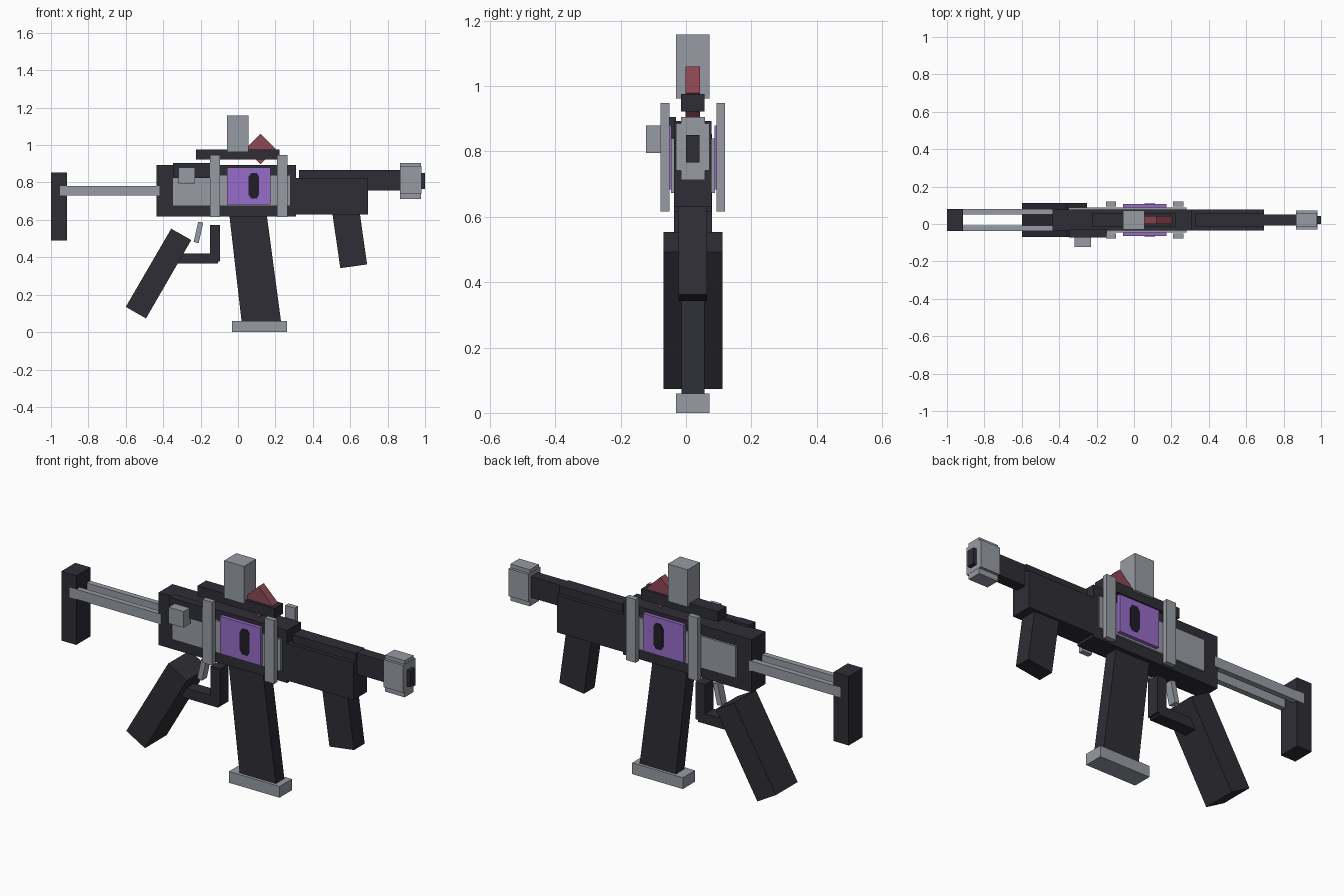
import bpy

cube = bpy.data.objects.get("Cube")
if cube:
    bpy.data.objects.remove(cube, do_unlink=True)


def material(name, rgb):
    mat = bpy.data.materials.new(name)
    mat.use_nodes = True
    mat.diffuse_color = (*rgb, 1)
    mat.node_tree.nodes["Principled BSDF"].inputs["Base Color"].default_value = (*rgb, 1)
    return mat


DARK = material("charcoal", (0.027, 0.027, 0.036))
GREY = material("steel_grey", (0.31, 0.33, 0.37))
RED = material("dull_red", (0.27, 0.065, 0.09))
PURPLE = material("purple", (0.31, 0.15, 0.58))
BLACK = material("near_black", (0.014, 0.013, 0.022))

MID = 0.021  # side-to-side middle of the body


def prism(name, mat, outline, y0, y1):
    """Extrude a side outline of (x, z) points from y0 to y1."""
    n = len(outline)
    verts = [(x, y, z) for y in (y0, y1) for x, z in outline]
    faces = [list(range(n)), list(range(2 * n - 1, n - 1, -1))]
    faces += [(i, i + n, (i + 1) % n + n, (i + 1) % n) for i in range(n)]
    mesh = bpy.data.meshes.new(name)
    mesh.from_pydata(verts, [], faces)
    mesh.materials.append(mat)
    obj = bpy.data.objects.new(name, mesh)
    bpy.context.collection.objects.link(obj)
    return obj


def box(name, mat, x0, x1, z0, z1, y0, y1):
    return prism(name, mat, [(x0, z0), (x1, z0), (x1, z1), (x0, z1)], y0, y1)


def centred(name, mat, x0, x1, z0, z1, half):
    return box(name, mat, x0, x1, z0, z1, MID - half, MID + half)


def both_sides(name, mat, outline, near, far):
    """Same plate on the right (-y) and left (+y) sides of the body."""
    prism("right_" + name, mat, outline, MID - far, MID - near)
    prism("left_" + name, mat, outline, MID + near, MID + far)


def rect(x0, x1, z0, z1):
    return [(x0, z0), (x1, z0), (x1, z1), (x0, z1)]


# Shoulder stock
centred("stock_butt", DARK, -1.0, -0.913, 0.49, 0.853, 0.058)
both_sides("stock_rail", GREY, rect(-0.953, -0.42, 0.73, 0.782), 0.029, 0.0585)

# Receiver and its side plates
centred("receiver", DARK, -0.435, 0.31, 0.617, 0.893, 0.057)
both_sides("side_plate", GREY, rect(-0.35, 0.28, 0.673, 0.84), 0.05, 0.067)
both_sides("purple_panel", PURPLE, rect(-0.06, 0.175, 0.683, 0.88), 0.066, 0.086)
slot = [(0.07, 0.715), (0.1, 0.715), (0.113, 0.735), (0.113, 0.83),
        (0.1, 0.85), (0.07, 0.85), (0.057, 0.83), (0.057, 0.735)]
both_sides("panel_slot", BLACK, slot, 0.083, 0.0885)
for place, x in (("rear", -0.123), ("front", 0.237)):
    both_sides(place + "_clamp", GREY, rect(x - 0.028, x + 0.028, 0.616, 0.948), 0.072, 0.099)
box("bolt_cover", DARK, -0.348, -0.145, 0.825, 0.905, -0.073, -0.03)
box("bolt_knob", GREY, -0.317, -0.23, 0.795, 0.88, -0.122, -0.065)

# Sight on its rail
centred("sight_rail", DARK, -0.225, 0.222, 0.922, 0.976, 0.036)
centred("sight_block", GREY, -0.06, 0.055, 0.962, 1.158, 0.051)
prism("red_diamond", RED, [(0.12, 0.897), (0.202, 0.979), (0.12, 1.06), (0.038, 0.979)],
      MID - 0.022, MID + 0.022)

# Handguard, barrel and muzzle
centred("handguard", DARK, 0.305, 0.695, 0.63, 0.825, 0.057)
centred("handguard_top", DARK, 0.327, 0.695, 0.8, 0.868, 0.037)
centred("barrel", DARK, 0.6, 0.89, 0.756, 0.867, 0.029)
centred("barrel_tip", DARK, 0.85, 1.0, 0.766, 0.85, 0.021)
centred("muzzle_wide", GREY, 0.865, 0.98, 0.742, 0.886, 0.051)
centred("muzzle_tall", GREY, 0.866, 0.979, 0.713, 0.905, 0.037)

# Foregrip and magazine
prism("foregrip", DARK, [(0.547, 0.342), (0.69, 0.362), (0.648, 0.66), (0.503, 0.645)],
      MID - 0.044, MID + 0.044)
prism("magazine", DARK, [(0.02, 0.05), (0.231, 0.05), (0.152, 0.64), (-0.048, 0.64)],
      MID - 0.035, MID + 0.035)
centred("magazine_base", GREY, -0.032, 0.262, 0.0, 0.059, 0.051)

# Pistol grip, trigger and guard
prism("pistol_grip", DARK, [(-0.6, 0.135), (-0.492, 0.073), (-0.25, 0.492), (-0.357, 0.553)],
      MID - 0.09, MID + 0.09)
prism("trigger_guard", DARK, [(-0.33, 0.367), (-0.108, 0.367), (-0.108, 0.377), (-0.095, 0.377),
                              (-0.095, 0.573), (-0.15, 0.573), (-0.15, 0.42), (-0.33, 0.42)],
      MID - 0.034, MID + 0.034)
prism("trigger", GREY, [(-0.237, 0.482), (-0.21, 0.476), (-0.186, 0.585), (-0.213, 0.59)],
      MID - 0.021, MID + 0.021)
